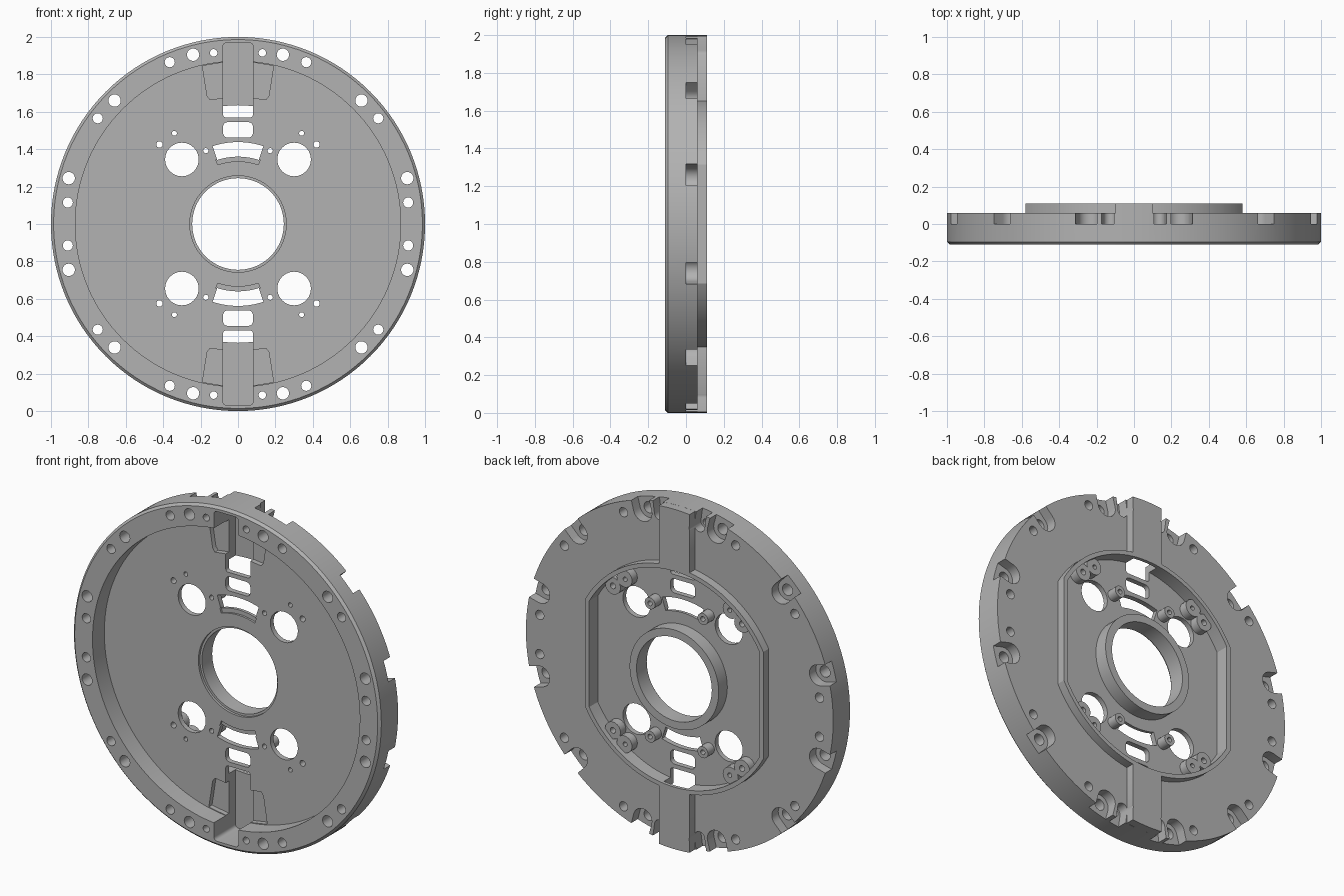
import bpy, bmesh, math
from mathutils import Vector

cube = bpy.data.objects.get("Cube")
if cube:
    bpy.data.objects.remove(cube, do_unlink=True)

metal = bpy.data.materials.new("grey_metal")
metal.use_nodes = True
GREY = (0.45, 0.45, 0.45, 1)
metal.diffuse_color = GREY
metal.node_tree.nodes["Principled BSDF"].inputs["Base Color"].default_value = GREY

QUADS = [(1, 1), (-1, 1), (1, -1), (-1, -1)]


def arc(r, a0, a1, n, cx=0, cz=0):
    """Points on an arc, angles in degrees from +x."""
    out = []
    for i in range(n + 1):
        a = math.radians(a0 + (a1 - a0) * i / n)
        out.append((cx + r * math.cos(a), cz + r * math.sin(a)))
    return out


def circle(r, cx=0, cz=0, n=32):
    return arc(r, 0, 360, n, cx, cz)[:-1]


def box(x0, x1, z0, z1):
    return [(x0, z0), (x1, z0), (x1, z1), (x0, z1)]


def rounded(x0, x1, z0, z1, r):
    return (arc(r, 0, 90, 4, x1 - r, z1 - r) + arc(r, 90, 180, 4, x0 + r, z1 - r)
            + arc(r, 180, 270, 4, x0 + r, z0 + r) + arc(r, 270, 360, 4, x1 - r, z0 + r))


def arc_slot(r0, r1, half):
    return arc(r0, 90 - half, 90 + half, 12) + arc(r1, 90 + half, 90 - half, 12)


def flatted(r, flat):
    """Circle with straight left and right sides."""
    a = math.degrees(math.acos(flat / r))
    return arc(r, a, 180 - a, 40) + arc(r, 180 + a, 360 - a, 40)


def u_notch(cx, cz, r):
    """Rounded notch that opens radially outward."""
    a = math.degrees(math.atan2(cz, cx))
    d = Vector((cx, cz)).normalized() * 0.25
    pts = arc(r, a + 90, a + 270, 12, cx, cz)
    return pts + [(pts[-1][0] + d.x, pts[-1][1] + d.y), (pts[0][0] + d.x, pts[0][1] + d.y)]


def flip(pts, sx, sz):
    return [(x * sx, z * sz) for x, z in pts]


def solid(name, prisms):
    """Object of prisms, each (outline, front y, back y)."""
    bm = bmesh.new()
    for pts, y0, y1 in prisms:
        front = [bm.verts.new((x, y0, z + 1)) for x, z in pts]
        back = [bm.verts.new((x, y1, z + 1)) for x, z in pts]
        bm.faces.new(front)
        bm.faces.new(back[::-1])
        n = len(pts)
        for i in range(n):
            j = (i + 1) % n
            bm.faces.new((front[j], front[i], back[i], back[j]))
    bmesh.ops.recalc_face_normals(bm, faces=bm.faces[:])
    mesh = bpy.data.meshes.new(name)
    bm.to_mesh(mesh)
    bm.free()
    mesh.materials.append(metal)
    ob = bpy.data.objects.new(name, mesh)
    bpy.context.collection.objects.link(ob)
    return ob


def combine(target, prisms, operation):
    """Apply an exact boolean and drop the helper."""
    helper = solid("helper", prisms)
    helper.hide_render = True
    mod = target.modifiers.new("bool", "BOOLEAN")
    mod.operation = operation
    mod.solver = "EXACT"
    mod.use_self = True
    mod.object = helper
    deps = bpy.context.evaluated_depsgraph_get()
    mesh = bpy.data.meshes.new_from_object(target.evaluated_get(deps))
    target.modifiers.clear()
    target.data = mesh
    bpy.data.objects.remove(helper, do_unlink=True)


# Disc with a chamfered front edge
plate = solid("wheel_plate", [(circle(1, n=128), -0.11, 0.06)])
bm = bmesh.new()
bm.from_mesh(plate.data)
rim = [e for e in bm.edges if all(v.co.y < 0 for v in e.verts)]
bmesh.ops.bevel(bm, geom=rim, offset=0.014, segments=1, affect="EDGES")
bm.to_mesh(plate.data)
bm.free()

# Raised back wall, and the bulges behind the two channels
tab = [(-0.1, 0.5), (0.1, 0.5)] + arc(0.9995, 84.26, 95.74, 8)
combine(plate, [(flatted(0.66, 0.58), 0.02, 0.11)], "UNION")
for s in (1, -1):
    combine(plate, [(flip(tab, 1, s), 0.021, 0.11)], "UNION")

# Front dish and back pocket
combine(plate, [(circle(0.87, n=128), -0.3, 0.0),
                (flatted(0.635, 0.553), 0.03, 0.3)], "DIFFERENCE")

# Collar, screw bosses and corner lugs in the pocket
combine(plate, [(circle(0.29, n=64), 0.01, 0.11)], "UNION")
lugs = []
for sx, sz in QUADS:
    lugs.append((circle(0.034, 0.172 * sx, 0.392 * sz, 20), 0.01, 0.09))
    lugs.append((circle(0.05, 0.42 * sx, 0.425 * sz, 20), 0.01, 0.08))
    lugs.append((circle(0.05, 0.345 * sx, 0.487 * sz, 20), 0.012, 0.08))
combine(plate, lugs, "UNION")

# Channels, side pads and rim notches
LARGE = [(0.24, 0.905), (0.66, 0.66), (0.905, 0.245)]
MEDIUM = [(0.365, 0.865), (0.75, 0.565), (0.91, 0.115)]
SMALL = (0.13, 0.915)
cuts = []
for s in (1, -1):
    cuts.append((flip(rounded(-0.08, 0.08, 0.57, 0.97, 0.02), 1, s), -0.3, 0.09))
    cuts.append((flip(arc_slot(0.335, 0.365, 19), 1, s), -0.3, 0.012))
for sx, sz in QUADS:
    for x, z in LARGE:
        cuts.append((u_notch(x * sx, z * sz, 0.06), 0.0, 0.3))
    cuts.append((u_notch(SMALL[0] * sx, SMALL[1] * sz, 0.033), 0.0, 0.3))
combine(plate, cuts, "DIFFERENCE")
pads = [(flip([(0.07, 0.675), (0.15, 0.665), (0.165, 0.685), (0.19, 0.845), (0.07, 0.865)],
              sx, sz), -0.1, 0.03) for sx, sz in QUADS]
combine(plate, pads, "DIFFERENCE")

# Through holes and slots
holes = [(circle(0.245, n=64), -0.3, 0.3)]
for s in (1, -1):
    holes.append((flip(rounded(-0.08, 0.08, 0.57, 0.63, 0.015), 1, s), -0.3, 0.3))
    holes.append((flip(rounded(-0.08, 0.08, 0.462, 0.545, 0.025), 1, s), -0.3, 0.3))
    holes.append((flip(arc_slot(0.36, 0.438, 18), 1, s), -0.3, 0.3))
for sx, sz in QUADS:
    group = [(p, 0.033) for p in LARGE] + [(p, 0.027) for p in MEDIUM]
    group += [(SMALL, 0.02), ((0.3, 0.345), 0.09), ((0.172, 0.392), 0.014),
              ((0.42, 0.425), 0.017), ((0.34, 0.485), 0.013)]
    for (x, z), r in group:
        holes.append((circle(r, x * sx, z * sz, 24), -0.3, 0.3))
combine(plate, holes, "DIFFERENCE")

# Front chamfer of the centre hole
combine(plate, [(circle(0.258, n=64), -0.3, 0.015)], "DIFFERENCE")

# Smooth round walls, crisp edges
bpy.ops.object.select_all(action="DESELECT")
plate.select_set(True)
bpy.context.view_layer.objects.active = plate
bpy.ops.object.shade_smooth_by_angle(angle=math.radians(30))
